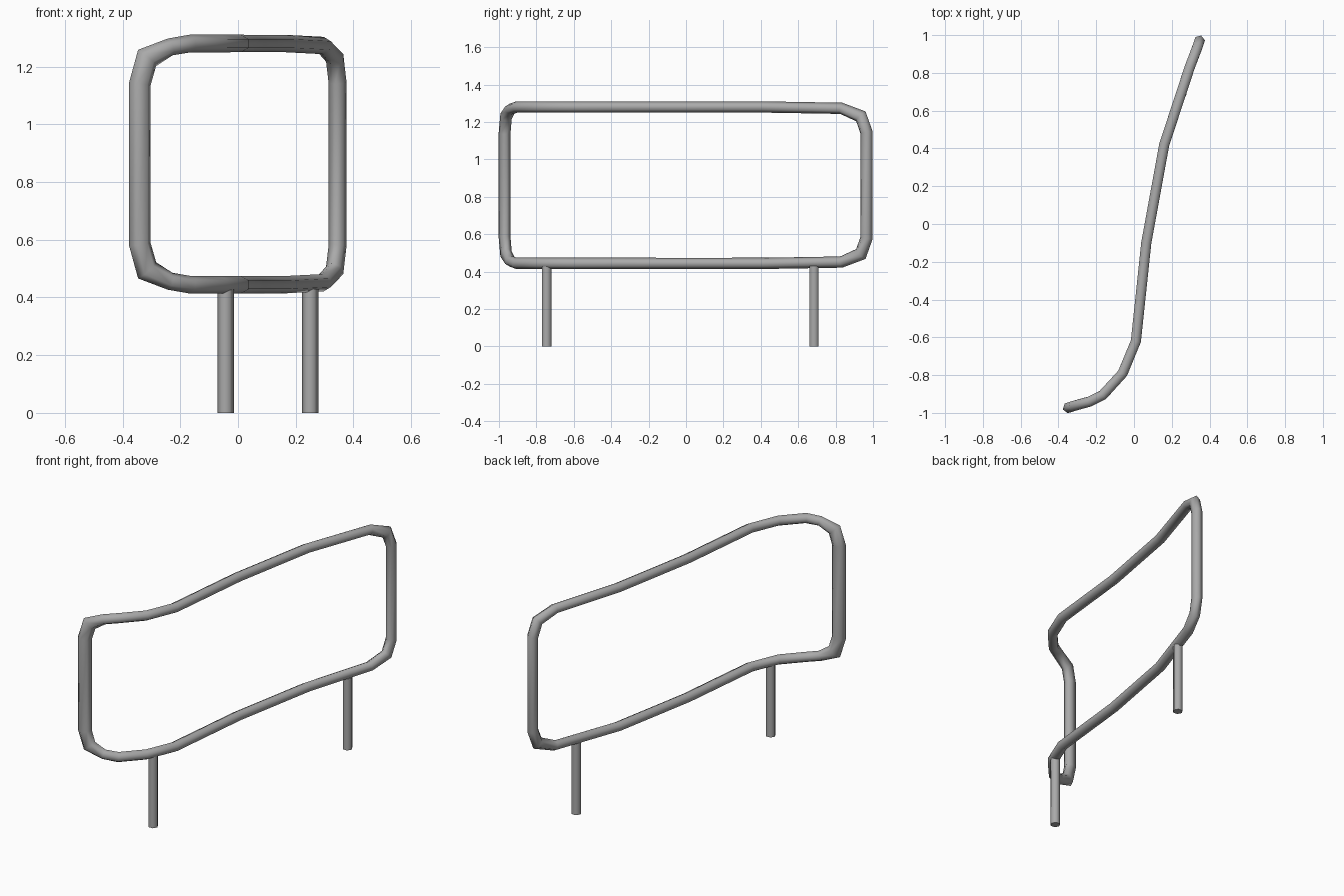
import bpy
import bmesh
from math import cos, sin, pi
from mathutils import Vector

cube = bpy.data.objects.get("Cube")
if cube:
    bpy.data.objects.remove(cube)

grey = bpy.data.materials.new("grey_metal")
grey.use_nodes = True
grey.diffuse_color = (0.4, 0.4, 0.4, 1)
grey.node_tree.nodes["Principled BSDF"].inputs["Base Color"].default_value = (0.4, 0.4, 0.4, 1)

SIDES = 6
MID_Z = 0.862


def finish(bm, name, angle):
    bmesh.ops.recalc_face_normals(bm, faces=bm.faces)
    mesh = bpy.data.meshes.new(name)
    bm.to_mesh(mesh)
    bm.free()
    mesh.materials.append(grey)
    obj = bpy.data.objects.new(name, mesh)
    bpy.context.collection.objects.link(obj)
    bpy.ops.object.select_all(action='DESELECT')
    obj.select_set(True)
    bpy.context.view_layer.objects.active = obj
    bpy.ops.object.shade_smooth_by_angle(angle=angle)
    return obj


# Upper half of the rail: front post top, front bend, curved bar, back bend
upper = [Vector(p) for p in (
    (-.34, -.97, 1.14), (-.315, -.962, 1.23), (-.235, -.94, 1.268),
    (-.165, -.905, 1.28), (-.06, -.79, 1.28), (.01, -.62, 1.28),
    (.065, -.1, 1.28), (.16, .42, 1.28), (.295, .83, 1.273),
    (.335, .935, 1.23), (.345, .965, 1.145))]
last = len(upper) - 1

# Horizontal sideways direction and in-plane radius at each point
sideways, radii = [], []
for i in range(last + 1):
    run = upper[min(i + 1, last)] - upper[max(i - 1, 0)]
    sideways.append(Vector((run.y, -run.x, 0)).normalized())
    radii.append(.039 if i < 2 else .034 if i > last - 2 else .03)

# The lower half mirrors the upper one, closing the loop
lower = [Vector((p.x, p.y, 2 * MID_Z - p.z)) for p in reversed(upper)]
path = upper + lower
sideways += sideways[::-1]
radii += radii[::-1]

# Sweep a six-sided section around the loop
bm = bmesh.new()
rings = []
for i, p in enumerate(path):
    into = (p - path[i - 1]).normalized()
    out = (path[(i + 1) % len(path)] - p).normalized()
    tangent = (into + out).normalized()
    across = sideways[i].cross(tangent).normalized()
    miter = 1 / max(tangent.dot(into), .7)
    rings.append([bm.verts.new(p + across * radii[i] * miter * cos(2 * pi * k / SIDES)
                               + sideways[i] * .031 * sin(2 * pi * k / SIDES))
                  for k in range(SIDES)])
for i, ring in enumerate(rings):
    after = rings[(i + 1) % len(rings)]
    for k in range(SIDES):
        n = (k + 1) % SIDES
        bm.faces.new((ring[k], ring[n], after[n], after[k]))
finish(bm, "rail_frame", pi / 2.5)

# Two legs under the lower bar
for name, x, y in (("front_leg", -.043, -.745), ("back_leg", .25, .685)):
    bm = bmesh.new()
    bmesh.ops.create_cone(bm, cap_ends=True, segments=SIDES,
                          radius1=.0285, radius2=.0285, depth=.43)
    # Turn the corners to point sideways
    xs = max(v.co.x for v in bm.verts)
    if xs < .028:
        for v in bm.verts:
            v.co.x, v.co.y = v.co.y, -v.co.x
    leg = finish(bm, name, pi / 2.5)
    leg.location = (x, y, .215)
